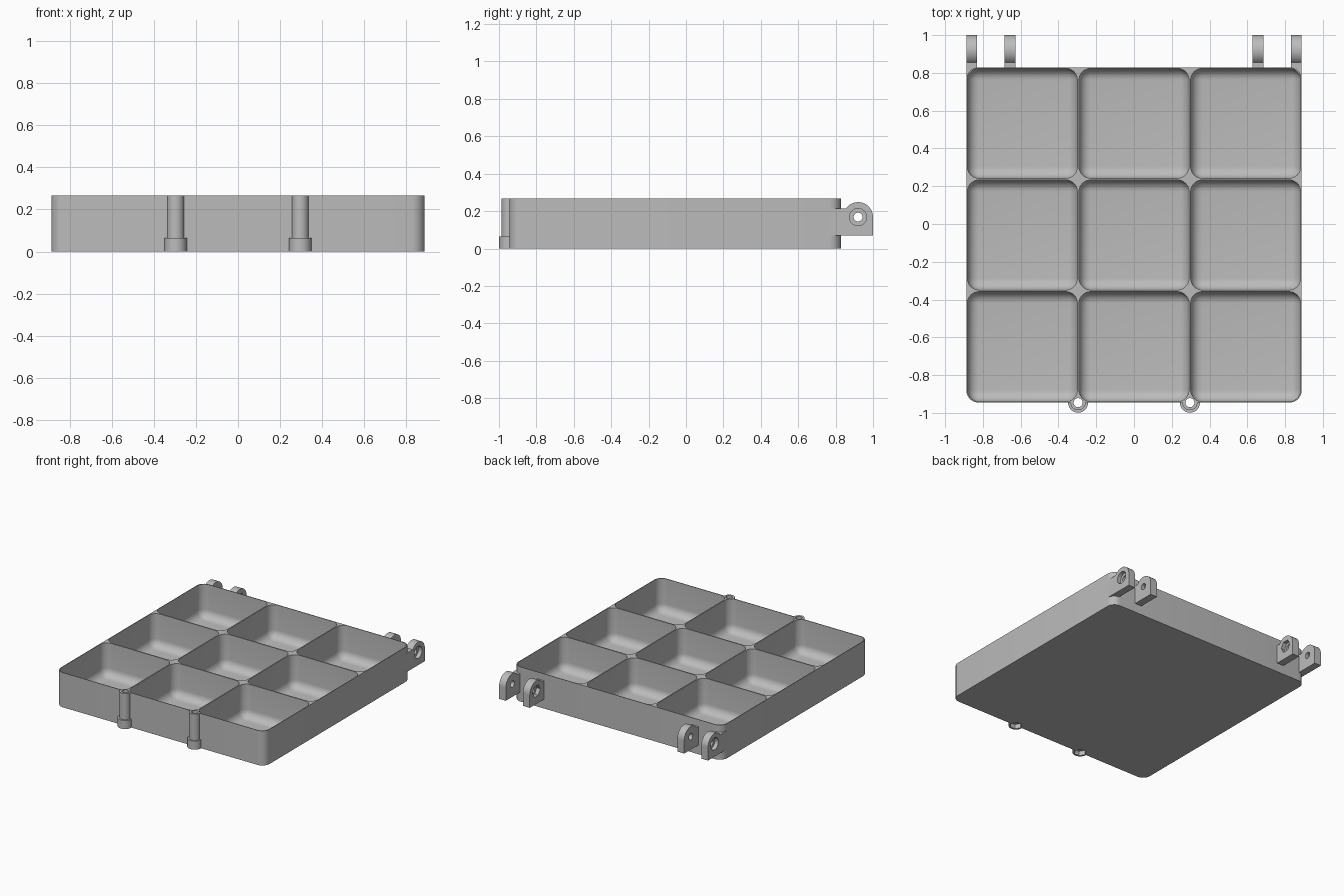
import bpy, bmesh
from math import sin, cos, pi, radians, asin

if "Cube" in bpy.data.objects:
    bpy.data.objects.remove(bpy.data.objects["Cube"])

grey = bpy.data.materials.new("plain grey")
grey.use_nodes = True
grey.diffuse_color = (0.5, 0.5, 0.5, 1)
grey.node_tree.nodes["Principled BSDF"].inputs["Base Color"].default_value = (0.5, 0.5, 0.5, 1)

HALF, HEIGHT, MID_Y = 0.887, 0.266, -0.058   # tray
PITCH, POCKET, ROUND, FLOOR = 0.591, 0.582, 0.062, 0.012
PIN_X, PIN_Y = 0.296, -0.946
HINGE_Y, HINGE_Z, HINGE_R = 0.92, 0.168, 0.08


def finish(name, bm):
    bmesh.ops.recalc_face_normals(bm, faces=bm.faces)
    me = bpy.data.meshes.new(name)
    bm.to_mesh(me)
    bm.free()
    me.materials.append(grey)
    ob = bpy.data.objects.new(name, me)
    bpy.context.collection.objects.link(ob)
    return ob


def arc(cx, cy, r, a0, a1, n):
    return [(cx + r * cos(a0 + (a1 - a0) * i / n), cy + r * sin(a0 + (a1 - a0) * i / n))
            for i in range(n + 1)]


def circle(cx, cy, r, n=32):
    return arc(cx, cy, r, 0, 2 * pi, n)[:-1]


def prism(name, outline, lo, hi, axis="z"):
    """Extrude an outline along z (outline in x, y) or along x (outline in y, z)."""
    bm = bmesh.new()
    place = (lambda p, h: (*p, h)) if axis == "z" else (lambda p, h: (h, *p))
    a = [bm.verts.new(place(p, lo)) for p in outline]
    b = [bm.verts.new(place(p, hi)) for p in outline]
    bm.faces.new(a)
    bm.faces.new(b)
    for i in range(len(a)):
        j = (i + 1) % len(a)
        bm.faces.new((a[i], a[j], b[j], b[i]))
    return finish(name, bm)


def boolean(ob, tools, operation="DIFFERENCE"):
    bpy.context.view_layer.objects.active = ob
    for tool in tools:
        tool.hide_render = True
        mod = ob.modifiers.new("cut", "BOOLEAN")
        mod.operation, mod.solver, mod.object = operation, "EXACT", tool
        bpy.ops.object.modifier_apply(modifier=mod.name)


def remove(*obs):
    for ob in obs:
        bpy.data.objects.remove(ob)


def smooth(ob):
    bpy.ops.object.select_all(action="DESELECT")
    ob.select_set(True)
    bpy.context.view_layer.objects.active = ob
    bpy.ops.object.shade_smooth_by_angle(angle=radians(32))


# Pocket cutters: nine boxes with rounded corners and rounded floors
bm = bmesh.new()
top = HEIGHT + 0.1
for i in (-1, 0, 1):
    for j in (-1, 0, 1):
        vs = bmesh.ops.create_cube(bm, size=1)["verts"]
        for v in vs:
            v.co.x = v.co.x * POCKET + i * PITCH
            v.co.y = v.co.y * POCKET + j * PITCH + MID_Y
            v.co.z = top if v.co.z > 0 else FLOOR
edges = [e for e in bm.edges if min(v.co.z for v in e.verts) < HEIGHT]
bmesh.ops.bevel(bm, geom=edges, offset=ROUND, segments=8, profile=0.5, affect="EDGES")
pockets = finish("pocket_cutter", bm)

# Tray body with rounded upright corners
c = HALF - ROUND
outline = []
for k, (sx, sy) in enumerate(((1, 1), (-1, 1), (-1, -1), (1, -1))):
    outline += arc(sx * c, MID_Y + sy * c, ROUND, k * pi / 2, (k + 1) * pi / 2, 8)
tray = prism("tray", outline, 0, HEIGHT)
boolean(tray, [pockets])

for s, side in ((1, "left"), (-1, "right")):
    # Front screw pin: hollow shaft on a wider foot with a nut recess
    pin = prism(side + "_pin", circle(s * PIN_X, PIN_Y, 0.04), 0, HEIGHT)
    foot = prism("foot", circle(s * PIN_X, PIN_Y, 0.053), 0, 0.065)
    bore = prism("bore", circle(s * PIN_X, PIN_Y, 0.024), -0.1, top)
    nut = prism("nut", circle(s * PIN_X, PIN_Y, 0.043, 6), -0.1, 0.035)
    boolean(pin, [foot], "UNION")
    boolean(pin, [pockets, bore, nut])
    boolean(tray, [bore, nut])
    smooth(pin)
    remove(foot, bore, nut)

    # Hinge lugs: the outer has a round recess outside, the inner a nut recess inside
    for kind, x0, x1, start in (("outer", 0.83, 0.887, 0.767), ("inner", 0.627, 0.685, 0.826)):
        shoulder = 0.213
        end = pi - asin((shoulder - HINGE_Z) / HINGE_R)
        profile = [(start, 0.07), (1.0, 0.07)]
        profile += arc(HINGE_Y, HINGE_Z, HINGE_R, 0, end, 20) + [(start, shoulder)]
        lug = prism(side + "_" + kind + "_hinge_lug", profile, s * x0, s * x1, "x")
        hole = prism("hole", circle(HINGE_Y, HINGE_Z, 0.024), s * (x0 - 0.1), s * (x1 + 0.1), "x")
        if kind == "outer":
            recess = prism("recess", circle(HINGE_Y, HINGE_Z, 0.046), s * (x1 - 0.03), s * (x1 + 0.1), "x")
        else:
            recess = prism("recess", circle(HINGE_Y, HINGE_Z, 0.047, 6), s * (x0 - 0.1), s * (x0 + 0.03), "x")
        boolean(lug, [pockets, hole, recess])
        smooth(lug)
        remove(hole, recess)

smooth(tray)
remove(pockets)
